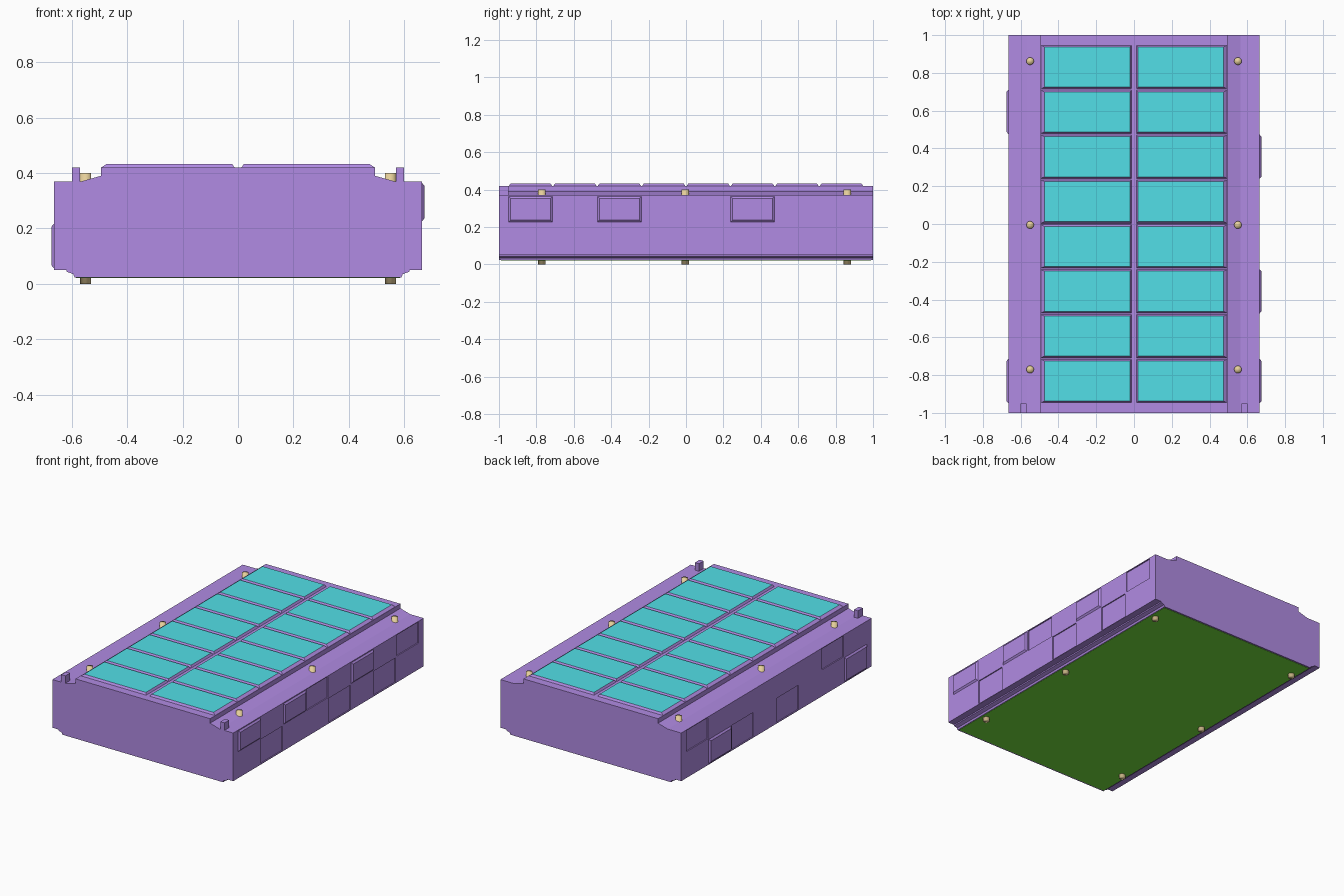
import bpy, bmesh

if "Cube" in bpy.data.objects:
    bpy.data.objects.remove(bpy.data.objects["Cube"])


def lin(r, g, b):
    f = lambda c: c / 12.92 if c <= 0.04045 else ((c + 0.055) / 1.055) ** 2.4
    return (f(r / 255), f(g / 255), f(b / 255), 1)


def material(name, rgb):
    m = bpy.data.materials.new(name)
    m.diffuse_color = lin(*rgb)
    m.use_nodes = True
    m.node_tree.nodes["Principled BSDF"].inputs["Base Color"].default_value = m.diffuse_color
    return m


PURPLE = material("purple", (177, 139, 227))
TEAL = material("teal", (83, 224, 232))
TAN = material("tan", (244, 220, 164))
GREEN = material("green", (118, 226, 62))


def make(name, bm, *mats):
    bmesh.ops.recalc_face_normals(bm, faces=bm.faces)
    me = bpy.data.meshes.new(name)
    bm.to_mesh(me)
    bm.free()
    ob = bpy.data.objects.new(name, me)
    bpy.context.collection.objects.link(ob)
    for m in mats:
        me.materials.append(m)
    return ob


def frustum(bm, lo, hi, left=0, right=0, ends=0):
    """Box from lo to hi whose top rim is inset on its left, right and y ends."""
    rings = []
    for z, l, r, e in ((lo[2], 0, 0, 0), (hi[2], left, right, ends)):
        rings.append([bm.verts.new(p) for p in (
            (lo[0] + l, lo[1] + e, z), (hi[0] - r, lo[1] + e, z),
            (hi[0] - r, hi[1] - e, z), (lo[0] + l, hi[1] - e, z))])
    bridge(bm, *rings)


def bridge(bm, a, b):
    """Close two four-corner rings into a solid."""
    bm.faces.new(a[::-1])
    bm.faces.new(b)
    for i in range(4):
        j = (i + 1) % 4
        bm.faces.new((a[i], a[j], b[j], b[i]))


PITCH = 0.2375
cell = lambda i: -0.95 + i * PITCH
UPPER, LOWER = (0.225, 0.365), (0.055, 0.218)

# body: mirrored profile extruded front to back
half = [(0.59, 0.023), (0.595, 0.035), (0.618, 0.043), (0.62, 0.05), (0.665, 0.05),
        (0.665, 0.37), (0.565, 0.37), (0.495, 0.39), (0.495, 0.42)]
profile = half + [(-x, z) for x, z in reversed(half)]
bm = bmesh.new()
face = bm.faces.new([bm.verts.new((x, -1, z)) for x, z in profile])
ext = bmesh.ops.extrude_face_region(bm, geom=[face])
bmesh.ops.translate(bm, vec=(0, 2, 0),
                    verts=[v for v in ext["geom"] if isinstance(v, bmesh.types.BMVert)])
body = make("module_body", bm, PURPLE)

# shallow recesses in the side walls
bm = bmesh.new()
recesses = [(1, 3, UPPER), (1, 7, UPPER), (1, 1, LOWER), (1, 4, LOWER), (1, 6, LOWER),
            (-1, 1, UPPER), (-1, 7, UPPER), (-1, 3, LOWER), (-1, 5, LOWER)]
for s, i, (z0, z1) in recesses:
    x0, x1 = sorted((s * 0.658, s * 0.7))
    frustum(bm, (x0, cell(i) + 0.006, z0), (x1, cell(i + 1) - 0.006, z1))
cutter = make("recess_cutter", bm, PURPLE)
cutter.hide_render = True
cutter.hide_set(True)
mod = body.modifiers.new("recesses", "BOOLEAN")
mod.operation = "DIFFERENCE"
mod.object = cutter
mod.solver = "EXACT"

# softly raised interlocking tabs on the side walls
bm = bmesh.new()
for s, i, (z0, z1) in [(1, 0, UPPER), (1, 2, UPPER), (1, 5, UPPER),
                       (-1, 0, LOWER), (-1, 6, LOWER)]:
    rings = []
    for x, e in ((0.664, 0), (0.674, 0.012)):
        y0, y1 = cell(i) + e, cell(i + 1) - e
        rings.append([bm.verts.new((s * x, y, z)) for y, z in
                      ((y0, z0 + e), (y1, z0 + e), (y1, z1 - e), (y0, z1 - e))])
    bridge(bm, *rings)
make("side_tabs", bm, PURPLE)

# two rows of bevelled cell pads with teal tops
bm = bmesh.new()
for s in (-1, 1):
    for i in range(8):
        x0, x1 = sorted((s * 0.012, s * 0.495))
        l, r = (0.009, 0.02) if s > 0 else (0.02, 0.009)
        frustum(bm, (x0, cell(i) + 0.003, 0.419), (x1, cell(i + 1) - 0.003, 0.433),
                l, r, 0.0095)
pads = make("cell_pads", bm, PURPLE, TEAL)
for p in pads.data.polygons:
    p.material_index = 1 if p.normal.z > 0.95 else 0

# small posts at the front corners
bm = bmesh.new()
for s in (-1, 1):
    x0, x1 = sorted((s * 0.57, s * 0.6))
    frustum(bm, (x0, -1, 0.365), (x1, -0.95, 0.42))
make("front_posts", bm, PURPLE)

# green base plate
bm = bmesh.new()
frustum(bm, (-0.585, -0.99, 0.0215), (0.585, 0.99, 0.026))
make("base_plate", bm, GREEN)

# pegs running through the ledges
for s in (-1, 1):
    for y in (-0.77, -0.005, 0.862):
        bpy.ops.mesh.primitive_cylinder_add(vertices=16, radius=0.02, depth=0.4,
                                            location=(s * 0.55, y, 0.2))
        peg = bpy.context.object
        peg.name = "peg"
        peg.data.materials.append(TAN)
        bpy.ops.object.shade_smooth()
